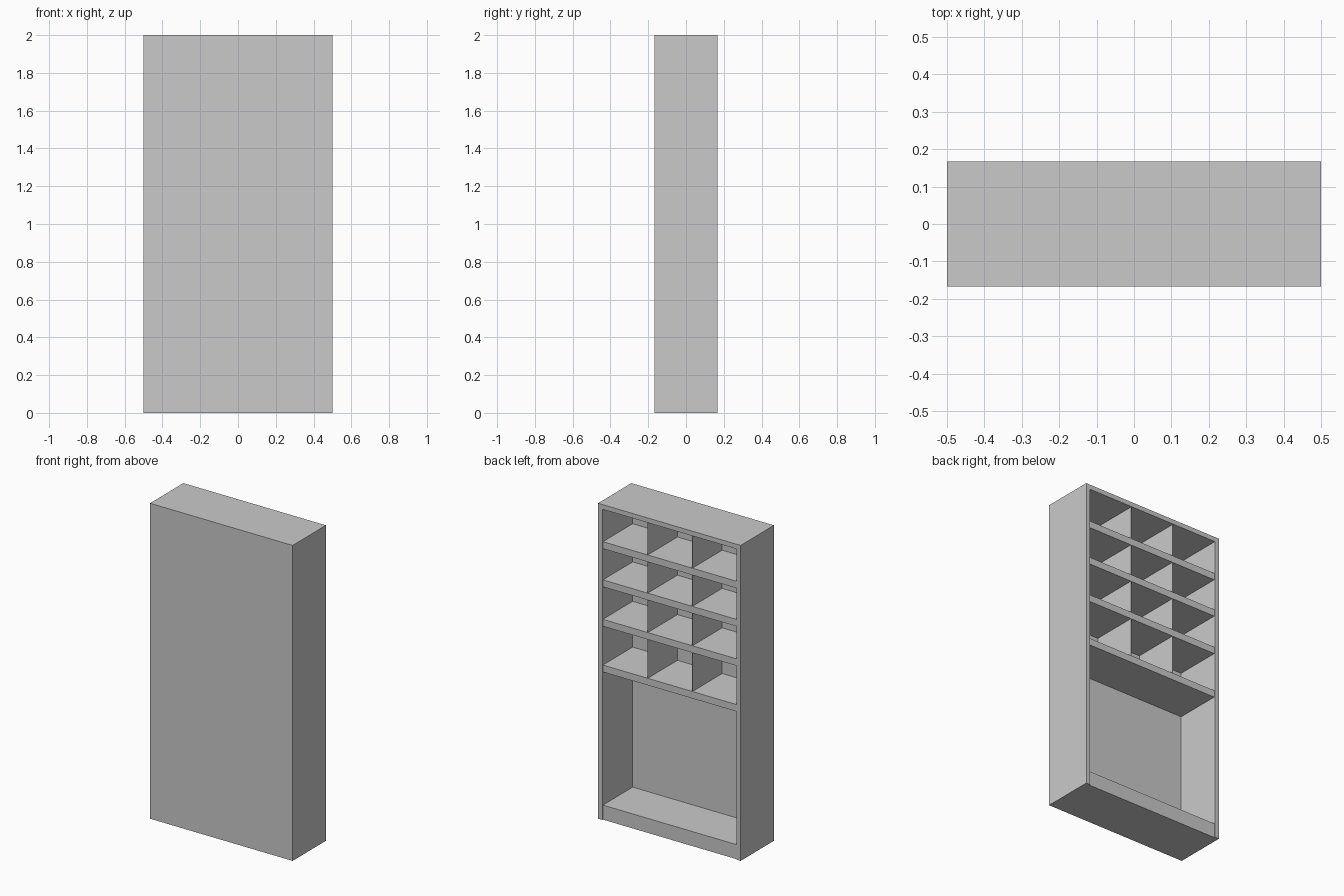
import bpy

if "Cube" in bpy.data.objects:
    bpy.data.objects.remove(bpy.data.objects["Cube"], do_unlink=True)

grey = bpy.data.materials.new("plain grey")
grey.use_nodes = True
colour = (0.59, 0.59, 0.59, 1)
grey.diffuse_color = colour
grey.node_tree.nodes["Principled BSDF"].inputs["Base Color"].default_value = colour

W, H, D = 0.5, 2.0, 0.167      # half width, height, half depth
T = 0.03                       # case board thickness
FRONT = -D + T                 # inner face of the solid front
BACK = D - 0.006               # inset open edge of the shelves


def box(name, x0, x1, y0, y1, z0, z1):
    bpy.ops.mesh.primitive_cube_add(
        size=1, location=((x0 + x1) / 2, (y0 + y1) / 2, (z0 + z1) / 2))
    ob = bpy.context.object
    ob.name = name
    ob.scale = (x1 - x0, y1 - y0, z1 - z0)
    bpy.ops.object.transform_apply(location=False, rotation=False, scale=True)
    ob.data.materials.append(grey)


# Outer case, open at the rear
box("front_panel", -W, W, -D, FRONT, 0, H)
box("left_side", W - T, W, FRONT, D, 0, H)
box("right_side", -W, -W + T, FRONT, D, 0, H)
box("top_panel", -W + T, W - T, FRONT, D, H - T, H)
box("plinth", -W + T, W - T, FRONT, BACK, 0, 0.092)

# Shelves, each carrying two thin dividers up to the part above
shelf_tops = [0.98, 1.27, 1.52, 1.762]
thick = 0.044
ceilings = [z - thick for z in shelf_tops[1:]] + [H - T]
third = (W - T) / 3
for i, (z, ceiling) in enumerate(zip(shelf_tops, ceilings), 1):
    box(f"shelf_{i}", -W + T, W - T, FRONT, BACK, z - thick, z)
    for side, x in (("left", third), ("right", -third)):
        box(f"divider_{side}_{i}", x - 0.001, x + 0.001, FRONT, BACK, z, ceiling)
